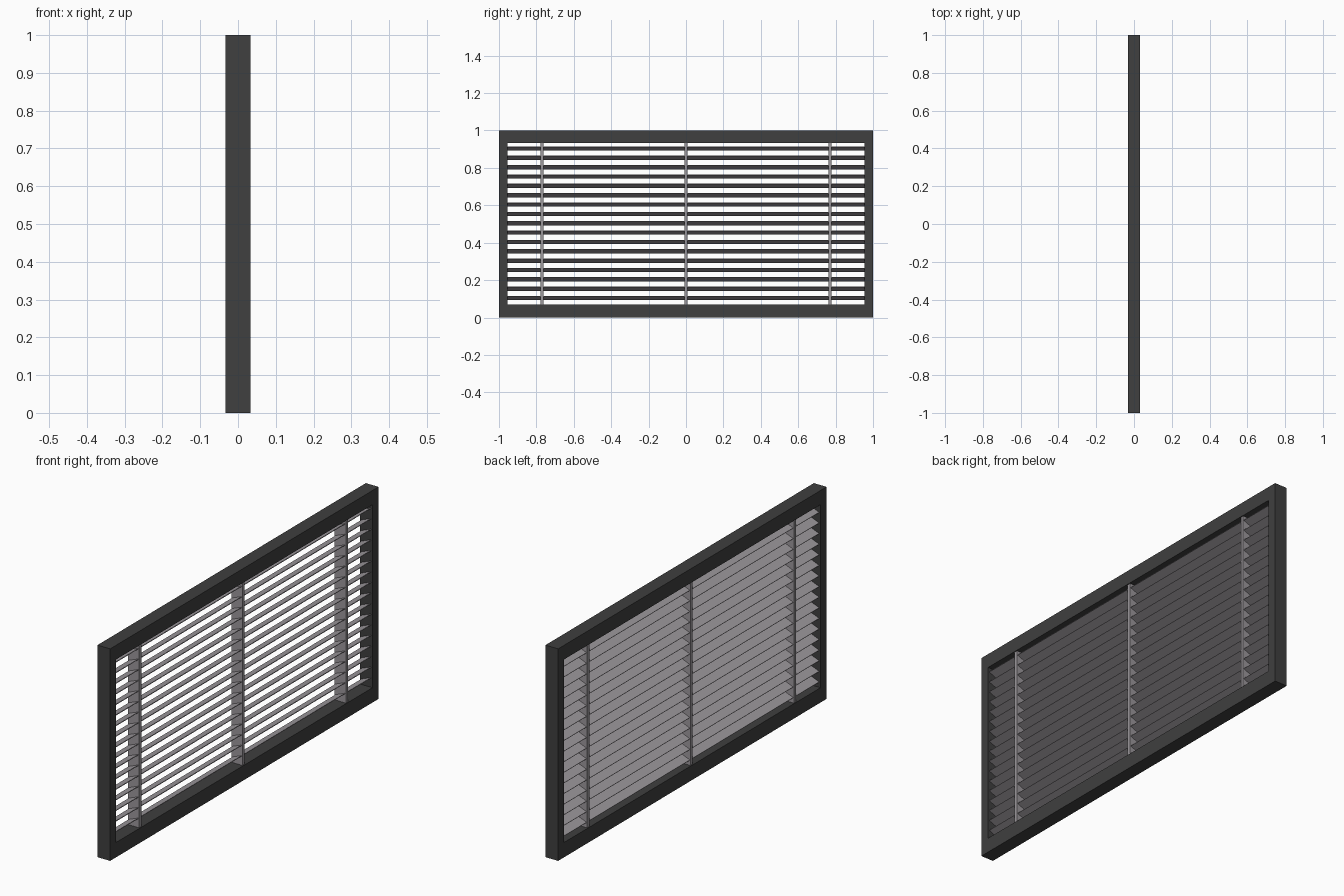
import bpy
import bmesh
from math import atan2
from mathutils import Matrix

if "Cube" in bpy.data.objects:
    bpy.data.objects.remove(bpy.data.objects["Cube"])


def material(name, color):
    m = bpy.data.materials.new(name)
    m.diffuse_color = (*color, 1)
    m.use_nodes = True
    m.node_tree.nodes["Principled BSDF"].inputs["Base Color"].default_value = m.diffuse_color
    return m


DARK = material("dark_grey_paint", (0.05, 0.05, 0.05))
PALE = material("pale_metal", (0.33, 0.31, 0.33))

# Main dimensions
DEPTH = 0.066
IN_Y, IN_BOTTOM, IN_TOP = 0.955, 0.07, 0.933
SLATS, PITCH, FIRST_Z = 17, 0.05, 0.104


def box(name, size, center, mat, tilt=0.0):
    """Box with an optional tilt about its long y axis."""
    bm = bmesh.new()
    bmesh.ops.create_cube(bm, size=1, matrix=Matrix.Diagonal((*size, 1)))
    me = bpy.data.meshes.new(name)
    bm.to_mesh(me)
    bm.free()
    me.materials.append(mat)
    ob = bpy.data.objects.new(name, me)
    ob.location = center
    ob.rotation_euler = (0, tilt, 0)
    bpy.context.collection.objects.link(ob)
    return ob


# Outer frame: one solid ring extruded through the depth
outer = [(-1, 0), (1, 0), (1, 1), (-1, 1)]
inner = [(-IN_Y, IN_BOTTOM), (IN_Y, IN_BOTTOM), (IN_Y, IN_TOP), (-IN_Y, IN_TOP)]
bm = bmesh.new()
rings = [[bm.verts.new((x, y, z)) for y, z in loop]
         for x in (DEPTH / 2, -DEPTH / 2) for loop in (outer, inner)]
fo, fi, bo, bi = rings
for i in range(4):
    j = (i + 1) % 4
    for a, b in ((fo, fi), (fi, bi), (bi, bo), (bo, fo)):
        bm.faces.new((a[i], a[j], b[j], b[i]))
bmesh.ops.recalc_face_normals(bm, faces=bm.faces)
mesh = bpy.data.meshes.new("outer_frame")
bm.to_mesh(mesh)
bm.free()
mesh.materials.append(DARK)
bpy.context.collection.objects.link(bpy.data.objects.new("outer_frame", mesh))

# Tilted louvre slats, high on the +x side
tilt = -atan2(0.020, 0.050)
for i in range(SLATS):
    box(f"slat_{i + 1}", (0.054, 2 * IN_Y, 0.003),
        (0, 0, FIRST_Z + i * PITCH), PALE, tilt)

# Upright dividers
for label, y in (("left", -0.77), ("middle", 0), ("right", 0.77)):
    box(f"{label}_divider", (0.058, 0.016, IN_TOP - IN_BOTTOM),
        (0, y, (IN_TOP + IN_BOTTOM) / 2), PALE)
